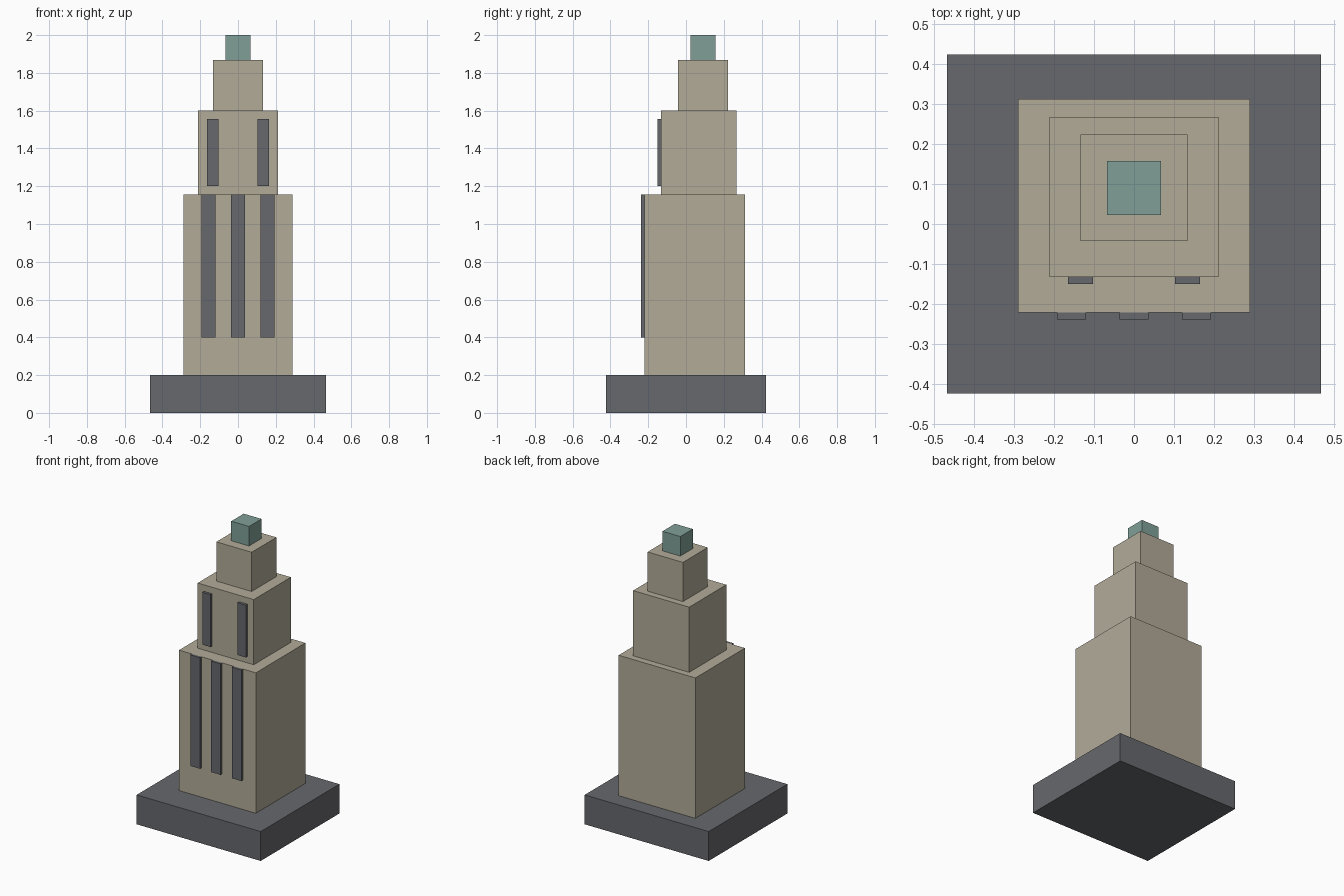
import bpy

if "Cube" in bpy.data.objects:
    bpy.data.objects.remove(bpy.data.objects["Cube"])


def material(name, rgb):
    m = bpy.data.materials.new(name)
    m.diffuse_color = (*rgb, 1.0)
    m.use_nodes = True
    m.node_tree.nodes["Principled BSDF"].inputs["Base Color"].default_value = m.diffuse_color
    return m


STONE = material("tan stone", (0.445, 0.407, 0.314))
SLATE = material("dark slate", (0.135, 0.138, 0.152))
COPPER = material("green copper", (0.216, 0.352, 0.309))


def box(name, x, y, z, mat):
    """Box spanning the (min, max) ranges x, y and z."""
    spans = (x, y, z)
    bpy.ops.mesh.primitive_cube_add(size=1, location=[(a + b) / 2 for a, b in spans])
    ob = bpy.context.object
    ob.name = name
    ob.scale = [b - a for a, b in spans]
    bpy.ops.object.transform_apply(location=False, rotation=False, scale=True)
    ob.data.materials.append(mat)
    return ob


# Plinth, stepped tower tiers and cap: name, half width, y range, z range
tiers = [
    ("plinth", 0.467, (-0.423, 0.423), (0.0, 0.2), SLATE),
    ("lower_tier", 0.289, (-0.221, 0.312), (0.2, 1.156), STONE),
    ("middle_tier", 0.211, (-0.132, 0.267), (1.156, 1.6), STONE),
    ("upper_tier", 0.133, (-0.043, 0.223), (1.6, 1.867), STONE),
    ("roof_cap", 0.067, (0.023, 0.157), (1.867, 2.0), COPPER),
]
for name, half, y, z, mat in tiers:
    box(name, (-half, half), y, z, mat)

# Tall window strips standing slightly proud of the front walls
for x in (-0.156, 0.0, 0.156):
    box("lower_window_strip", (x - 0.036, x + 0.036), (-0.238, -0.221), (0.4, 1.156), SLATE)
for x in (-0.133, 0.133):
    box("middle_window_strip", (x - 0.031, x + 0.031), (-0.15, -0.132), (1.2, 1.556), SLATE)
